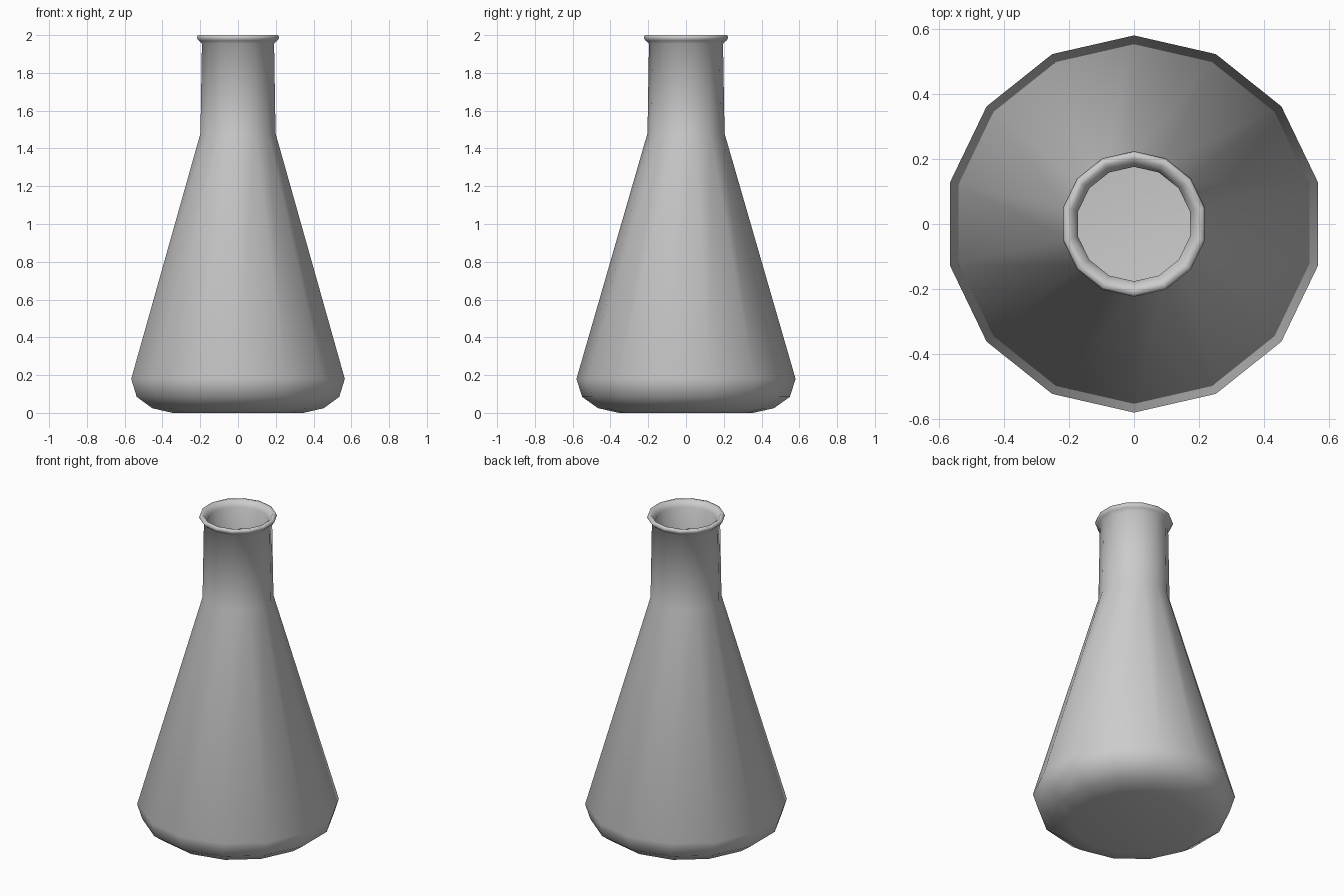
import bpy, bmesh, math

if "Cube" in bpy.data.objects:
    bpy.data.objects.remove(bpy.data.objects["Cube"])

SIDES = 14

# Closed wall profile (radius, height): outside from base up, over the lip, down the inside
PROFILE = [
    (0.355, 0.0), (0.466, 0.025), (0.55, 0.085), (0.58, 0.18),   # rounded foot
    (0.204, 1.48), (0.196, 1.955),                               # cone and neck
    (0.213, 1.970), (0.224, 1.985), (0.218, 2.0),                # flared lip
    (0.198, 1.997), (0.176, 1.965),                              # lip into bore
    (0.182, 1.475), (0.557, 0.18), (0.53, 0.1),                  # inner wall
    (0.455, 0.045), (0.35, 0.02),                                # inner foot
]


def lathe(name, profile, sides):
    bm = bmesh.new()
    rings = []
    for r, z in profile:
        ring = []
        for i in range(sides):
            a = math.pi / 2 + 2 * math.pi * i / sides
            ring.append(bm.verts.new((r * math.cos(a), r * math.sin(a), z)))
        rings.append(ring)
    for lo, hi in zip(rings, rings[1:]):
        for i in range(sides):
            j = (i + 1) % sides
            bm.faces.new((lo[i], lo[j], hi[j], hi[i]))
    # underside and inner floor
    bm.faces.new(rings[0][::-1])
    bm.faces.new(rings[-1])
    bmesh.ops.recalc_face_normals(bm, faces=bm.faces)
    for f in bm.faces:
        f.smooth = True
    mesh = bpy.data.meshes.new(name)
    bm.to_mesh(mesh)
    bm.free()
    obj = bpy.data.objects.new(name, mesh)
    bpy.context.collection.objects.link(obj)
    return obj


# Conical flask
lathe("conical_flask", PROFILE, SIDES)
